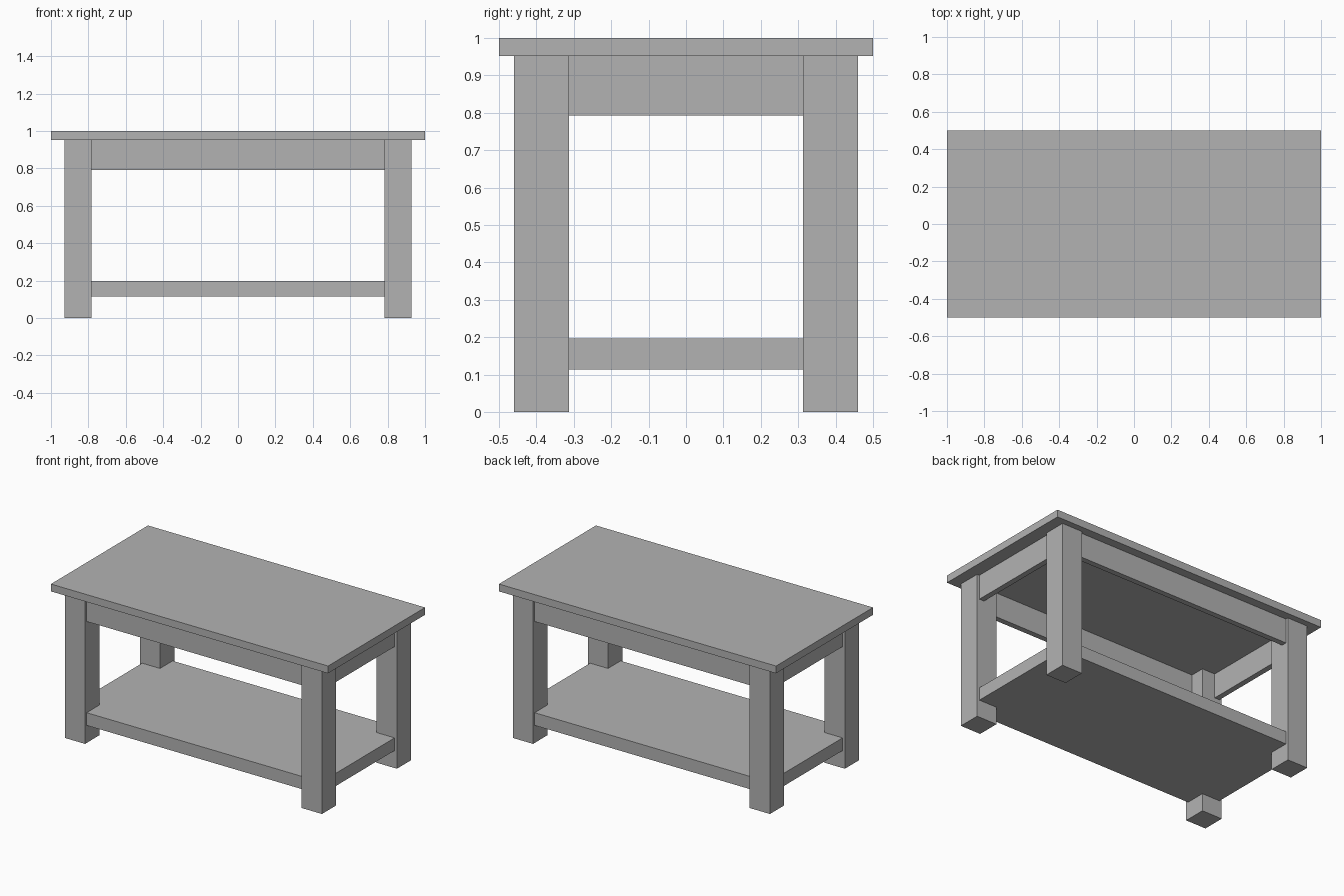
import bpy

if "Cube" in bpy.data.objects:
    bpy.data.objects.remove(bpy.data.objects["Cube"])

wood = bpy.data.materials.new("grey_wood")
wood.diffuse_color = (0.45, 0.45, 0.45, 1)
wood.use_nodes = True
wood.node_tree.nodes["Principled BSDF"].inputs["Base Color"].default_value = wood.diffuse_color


def box(name, x, y, z):
    """Box from (min, max) ranges on each axis."""
    bpy.ops.mesh.primitive_cube_add(size=1, location=[sum(r) / 2 for r in (x, y, z)])
    ob = bpy.context.object
    ob.name = name
    ob.scale = [r[1] - r[0] for r in (x, y, z)]
    bpy.ops.object.transform_apply(location=False, rotation=False, scale=True)
    ob.data.materials.append(wood)
    return ob


def span(a, b, side):
    """Range from a to b, mirrored when side is -1."""
    return tuple(sorted((a * side, b * side)))


LEG_X, LEG_Y = (0.782, 0.928), (0.313, 0.46)   # leg footprint
FACE_X, FACE_Y = 0.911, 0.443                  # outer faces of aprons and shelf
THICK = 0.036                                  # apron thickness

# Table top
box("table_top", (-1, 1), (-0.5, 0.5), (0.952, 1.0))

# Four legs
for sx in (-1, 1):
    for sy in (-1, 1):
        box("leg", span(*LEG_X, sx), span(*LEG_Y, sy), (0, 0.952))

# Aprons between the legs, under the top
for s in (-1, 1):
    box("long_apron", (-LEG_X[0], LEG_X[0]), span(FACE_Y - THICK, FACE_Y, s), (0.792, 0.952))
    box("short_apron", span(FACE_X - THICK, FACE_X, s), (-LEG_Y[0], LEG_Y[0]), (0.792, 0.952))

# Lower shelf, notched around the legs: a full-length centre and two side strips
SHELF_Z = (0.114, 0.197)
outline = [(LEG_X[0], FACE_Y), (LEG_X[0], LEG_Y[0]), (FACE_X, LEG_Y[0])]
ring = []
for sx, sy, step in ((1, 1, 1), (1, -1, -1), (-1, -1, 1), (-1, 1, -1)):
    ring += [(x * sx, y * sy) for x, y in outline[::step]]
n = len(ring)
verts = [(x, y, z) for z in SHELF_Z for x, y in ring]
faces = [tuple(range(n)), tuple(range(2 * n - 1, n - 1, -1))]
faces += [(i, i + n, (i + 1) % n + n, (i + 1) % n) for i in range(n)]
mesh = bpy.data.meshes.new("lower_shelf")
mesh.from_pydata(verts, [], faces)
mesh.materials.append(wood)
shelf = bpy.data.objects.new("lower_shelf", mesh)
bpy.context.collection.objects.link(shelf)
